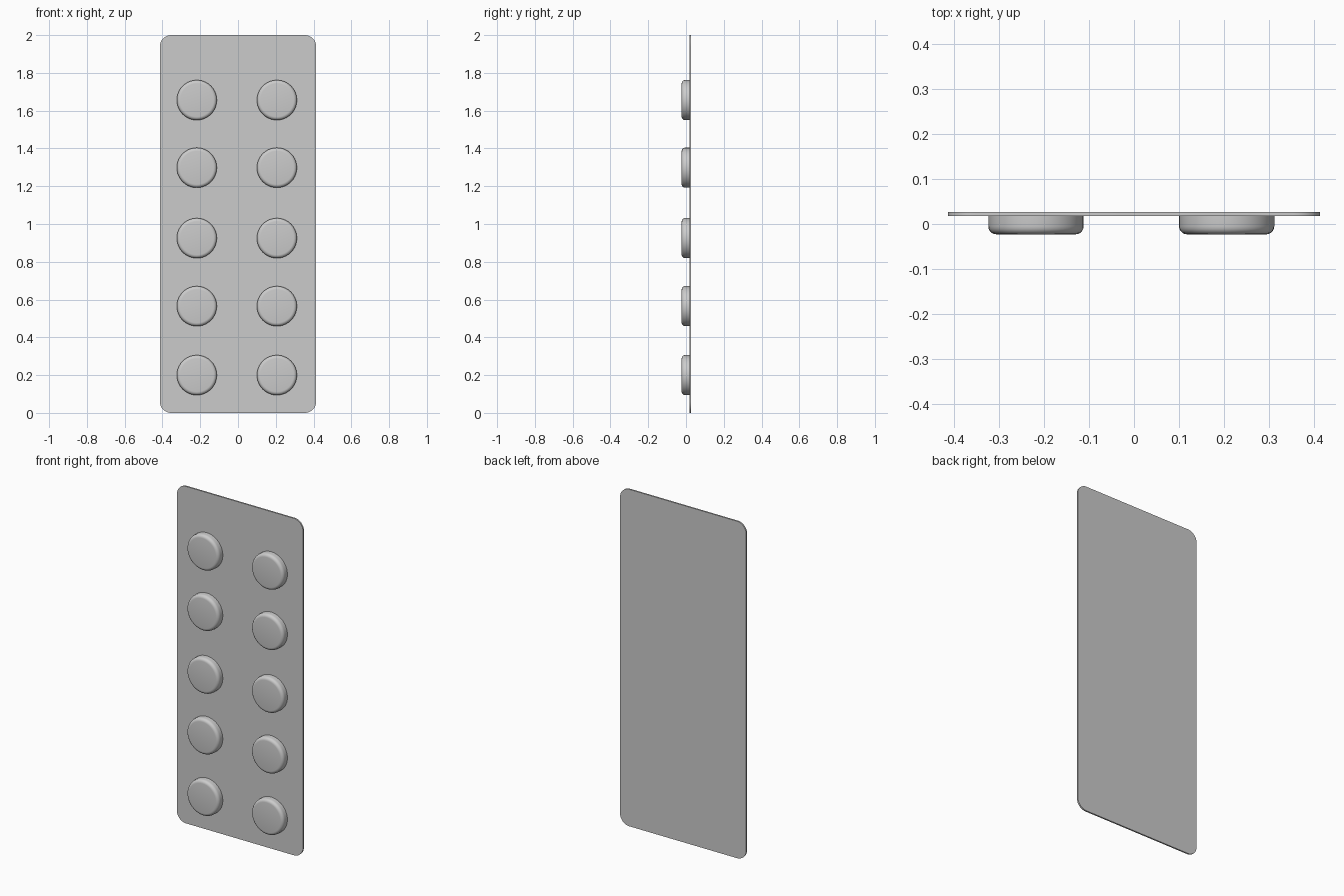
import bpy
import bmesh
from math import sin, cos, pi, radians

cube = bpy.data.objects.get("Cube")
if cube:
    bpy.data.objects.remove(cube, do_unlink=True)

# Single foil colour
foil = bpy.data.materials.new("light_grey_foil")
foil.use_nodes = True
grey = (0.6, 0.6, 0.6, 1)
foil.diffuse_color = grey
foil.node_tree.nodes["Principled BSDF"].inputs["Base Color"].default_value = grey

SHEET_FRONT, SHEET_BACK = 0.018, 0.027
HALF_WIDTH, HEIGHT, CORNER = 0.414, 2.0, 0.06


def finish(bm, name):
    bmesh.ops.recalc_face_normals(bm, faces=bm.faces)
    mesh = bpy.data.meshes.new(name)
    bm.to_mesh(mesh)
    bm.free()
    mesh.materials.append(foil)
    obj = bpy.data.objects.new(name, mesh)
    bpy.context.collection.objects.link(obj)
    bpy.ops.object.select_all(action="DESELECT")
    obj.select_set(True)
    bpy.context.view_layer.objects.active = obj
    bpy.ops.object.shade_smooth_by_angle(angle=radians(35))
    return obj


# Backing sheet: rounded rectangle pushed back to its thickness
bm = bmesh.new()
outline = []
steps = 8
corners = [(1, 1), (-1, 1), (-1, -1), (1, -1)]
for quarter, (sx, sz) in enumerate(corners):
    cx = sx * (HALF_WIDTH - CORNER)
    cz = HEIGHT / 2 + sz * (HEIGHT / 2 - CORNER)
    for i in range(steps + 1):
        a = (quarter + i / steps) * pi / 2
        outline.append(bm.verts.new((cx + CORNER * cos(a), SHEET_FRONT, cz + CORNER * sin(a))))
face = bm.faces.new(outline)
back = bmesh.ops.extrude_face_region(bm, geom=[face])["geom"]
for v in back:
    if isinstance(v, bmesh.types.BMVert):
        v.co.y = SHEET_BACK
finish(bm, "backing_sheet")


# Blister pocket: round wall, softened rim and flat front
def pocket(name, x, z, radius=0.106, front=-0.023, soft=0.018, sides=40):
    profile = [(radius, SHEET_FRONT + 0.002)]
    for i in range(6):
        a = i / 5 * pi / 2
        profile.append((radius - soft + soft * cos(a), front + soft - soft * sin(a)))
    bm = bmesh.new()
    rings = [[bm.verts.new((x + r * cos(2 * pi * k / sides), y, z + r * sin(2 * pi * k / sides)))
              for k in range(sides)] for r, y in profile]
    for lower, upper in zip(rings, rings[1:]):
        for k in range(sides):
            n = (k + 1) % sides
            bm.faces.new((lower[k], lower[n], upper[n], upper[k]))
    bm.faces.new(rings[-1])
    finish(bm, name)


for row, z in enumerate((0.2, 0.565, 0.925, 1.298, 1.656), 1):
    for side, x in (("right", -0.218), ("left", 0.206)):
        pocket(f"{side}_pocket_{row}", x, z)
